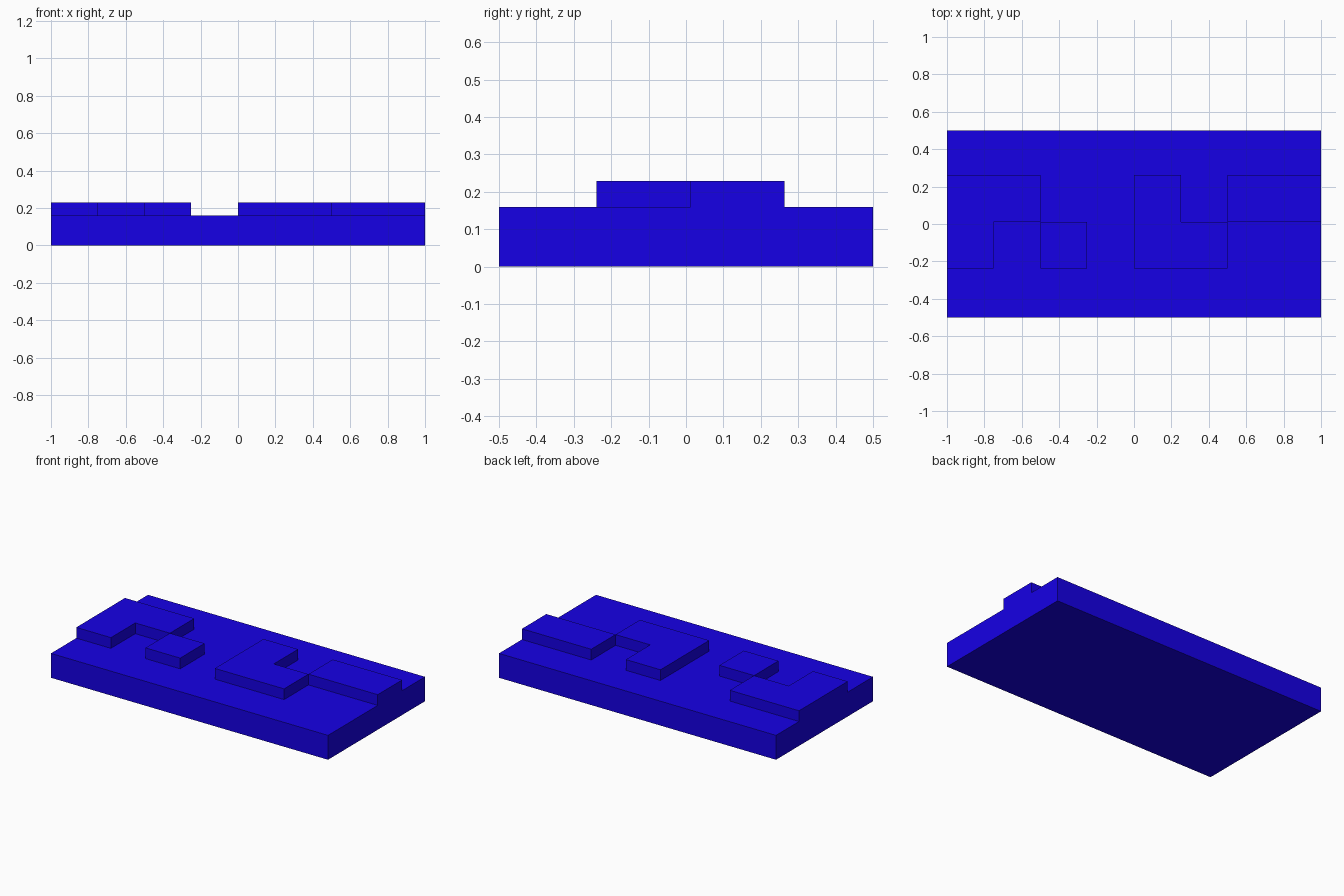
import bpy
import bmesh

cube = bpy.data.objects.get("Cube")
if cube:
    bpy.data.objects.remove(cube, do_unlink=True)

CELL_X, CELL_Y = 0.25, 0.251   # raised pattern grid
Y_MID = 0.012                  # pattern centre line
BASE_H = 0.159
TOP_H = 0.229

blue = bpy.data.materials.new("vivid_blue")
blue.use_nodes = True
colour = (0.008, 0.0, 0.79, 1)
blue.diffuse_color = colour
blue.node_tree.nodes["Principled BSDF"].inputs["Base Color"].default_value = colour


def prism(name, outline, z0, z1):
    """Extrude a flat outline from z0 up to z1."""
    bm = bmesh.new()
    face = bm.faces.new([bm.verts.new((x, y, z0)) for x, y in outline])
    result = bmesh.ops.extrude_face_region(bm, geom=[face], use_keep_orig=True)
    top = [v for v in result["geom"] if isinstance(v, bmesh.types.BMVert)]
    bmesh.ops.translate(bm, verts=top, vec=(0, 0, z1 - z0))
    bmesh.ops.recalc_face_normals(bm, faces=bm.faces)
    mesh = bpy.data.meshes.new(name)
    bm.to_mesh(mesh)
    bm.free()
    mesh.materials.append(blue)
    obj = bpy.data.objects.new(name, mesh)
    bpy.context.collection.objects.link(obj)


# Base slab
prism("base_slab", [(-1, -0.5), (1, -0.5), (1, 0.5), (-1, 0.5)], 0, BASE_H)

# Raised blocks, outlined in grid cells
blocks = {
    "right_corner_block": [(-4, -1), (-3, -1), (-3, 0), (-2, 0), (-2, 1), (-4, 1)],
    "small_square_block": [(-2, -1), (-1, -1), (-1, 0), (-2, 0)],
    "middle_corner_block": [(0, -1), (2, -1), (2, 0), (1, 0), (1, 1), (0, 1)],
    "left_bar_block": [(2, 0), (4, 0), (4, 1), (2, 1)],
}
for name, cells in blocks.items():
    outline = [(x * CELL_X, y * CELL_Y + Y_MID) for x, y in cells]
    prism(name, outline, BASE_H, TOP_H)
